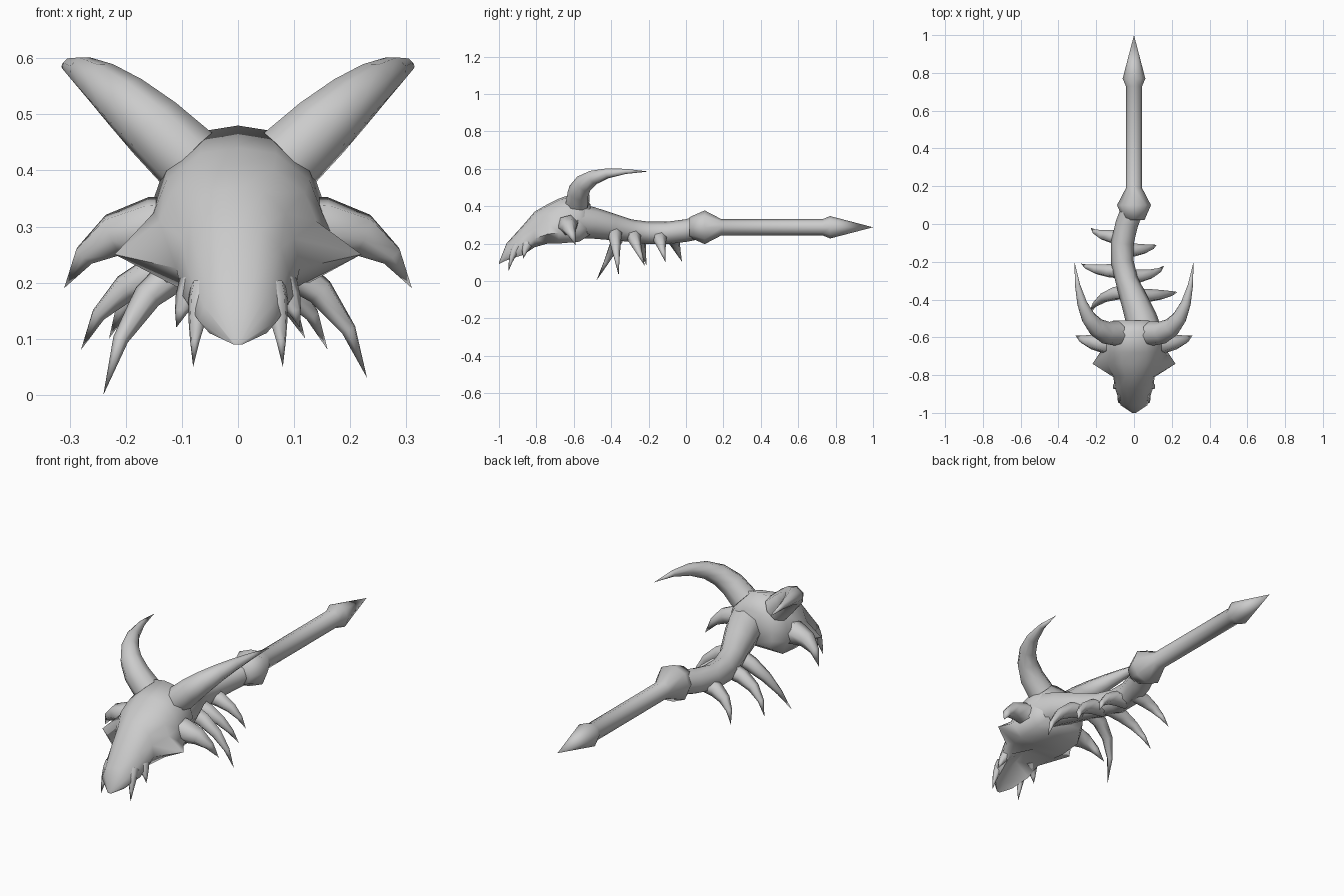
import bpy, bmesh
from mathutils import Vector
from math import sin, cos, pi, radians

if "Cube" in bpy.data.objects:
    bpy.data.objects.remove(bpy.data.objects["Cube"])

bone = bpy.data.materials.new("bone_grey")
bone.use_nodes = True
bone.diffuse_color = (0.6, 0.6, 0.6, 1)
bone.node_tree.nodes["Principled BSDF"].inputs["Base Color"].default_value = bone.diffuse_color


def loft(name, rings):
    """Skin a list of equal rings, cap both ends and smooth the result."""
    bm = bmesh.new()
    loops = [[bm.verts.new(point) for point in ring] for ring in rings]
    count = len(loops[0])
    for near, far in zip(loops, loops[1:]):
        for i in range(count):
            j = (i + 1) % count
            bm.faces.new((near[i], near[j], far[j], far[i]))
    bm.faces.new(loops[0])
    bm.faces.new(loops[-1])
    bmesh.ops.remove_doubles(bm, verts=bm.verts, dist=0.0005)
    bmesh.ops.recalc_face_normals(bm, faces=bm.faces)
    mesh = bpy.data.meshes.new(name)
    bm.to_mesh(mesh)
    bm.free()
    mesh.materials.append(bone)
    part = bpy.data.objects.new(name, mesh)
    bpy.context.collection.objects.link(part)
    bpy.ops.object.select_all(action="DESELECT")
    part.select_set(True)
    bpy.context.view_layer.objects.active = part
    bpy.ops.object.shade_smooth_by_angle(angle=radians(70))


def sweep(points, radii, sides):
    """Return polygon rings that follow a path without twisting."""
    last = len(points) - 1
    normal = (points[1] - points[0]).orthogonal()
    rings = []
    for i, (point, radius) in enumerate(zip(points, radii)):
        tangent = (points[min(i + 1, last)] - points[max(i - 1, 0)]).normalized()
        normal = (normal - tangent * normal.dot(tangent)).normalized()
        side = tangent.cross(normal)
        angles = [2 * pi * k / sides for k in range(sides)]
        rings.append([point + radius * (side * cos(a) + normal * sin(a)) for a in angles])
    return rings


def spike(root, bend, tip, radius, sides=6, steps=4):
    """Return rings of a curved spike that tapers fastest near its tip."""
    root, bend, tip = Vector(root), Vector(bend), Vector(tip)
    times = [i / steps for i in range(steps + 1)]
    points = [root.lerp(bend, t).lerp(bend.lerp(tip, t), t) for t in times]
    return sweep(points, [radius * (1 - t ** 1.4) for t in times], sides)


def pair(name, rings):
    """Build a part and its mirror image."""
    loft("left_" + name, rings)
    loft("right_" + name, [[(-p.x, p.y, p.z) for p in ring] for ring in rings])


def spine_point(y):
    """Centre of the winding spine at a given depth."""
    wave = sin(pi * (0.1 - y) * 2)
    return Vector((-0.065 * wave, y, 0.29 - 0.035 * wave))


# Shaft with a knob and a spear point
shaft_depths = (0.02, 0.1, 0.19, 0.73, 0.77, 1)
shaft_radii = (0.055, 0.09, 0.043, 0.043, 0.06, 0)
loft("shaft", sweep([Vector((0, y, 0.287)) for y in shaft_depths], shaft_radii, sides=8))

# Winding spine, thickening towards the skull
depths = [0.1 - 0.1 * i for i in range(8)]
thickness = [0.06 + 0.12 * max(0, -0.3 - y) for y in depths]
loft("spine", sweep([spine_point(y) for y in depths], thickness, sides=8))

# Hooked ribs, staggered from side to side: root depth and tip
ribs = {
    "right_front_rib": (-0.36, (-0.24, -0.48, 0)),
    "right_middle_rib": (-0.25, (-0.28, -0.21, 0.08)),
    "right_rear_rib": (-0.07, (-0.23, -0.02, 0.1)),
    "left_front_rib": (-0.38, (0.23, -0.36, 0.03)),
    "left_middle_rib": (-0.28, (0.16, -0.22, 0.08)),
    "left_rear_rib": (-0.14, (0.12, -0.11, 0.1)),
}
for name, (depth, tip) in ribs.items():
    root = spine_point(depth) - Vector((0, 0, 0.02))
    bend = root.lerp(Vector(tip), 0.8)
    bend.y, bend.z = depth, 0.22
    loft(name, spike(root, bend, tip, radius=0.042))

# Skull: depth, half width, cheek half width, top and bottom;
# the palate is hollowed under the snout
stations = (
    (-1, 0.01, 0.01, 0.1, 0.09),
    (-0.96, 0.06, 0.07, 0.2, 0.11),
    (-0.87, 0.09, 0.1, 0.3, 0.14),
    (-0.81, 0.1, 0.11, 0.37, 0.18),
    (-0.74, 0.14, 0.22, 0.41, 0.2),
    (-0.68, 0.15, 0.18, 0.44, 0.2),
    (-0.57, 0.15, 0.15, 0.48, 0.21),
    (-0.51, 0.11, 0.11, 0.41, 0.25),
)
skull = []
for y, width, cheek, top, low in stations:
    height = top - low
    hollow = max(0, 0.4 - 3 * abs(y + 0.86)) * height
    half = [(0.45 * width, 0.96), (0.85 * width, 0.76), (width, 0.52),
            (cheek, 0.24), (0.85 * width, 0)]
    left = [(x, y, low + v * height) for x, v in half]
    right = [(-x, y, z) for x, y, z in reversed(left)]
    skull.append([(0, y, top)] + left + [(0, y, low + hollow)] + right)
loft("skull", skull)

# Swept horns
pair("horn", spike((0.09, -0.58, 0.42), (0.28, -0.6, 0.605), (0.315, -0.2, 0.585), 0.065, sides=8, steps=6))

# Cheek spikes
pair("rear_cheek_spike", spike((0.08, -0.63, 0.29), (0.25, -0.64, 0.33), (0.31, -0.59, 0.19), 0.065))

# Snout fangs and lip fins
pair("fang", spike((0.06, -0.9, 0.19), (0.075, -0.93, 0.15), (0.08, -0.95, 0.05), 0.027))
pair("lip_fin", spike((0.065, -0.84, 0.21), (0.095, -0.86, 0.18), (0.11, -0.87, 0.12), 0.035))
